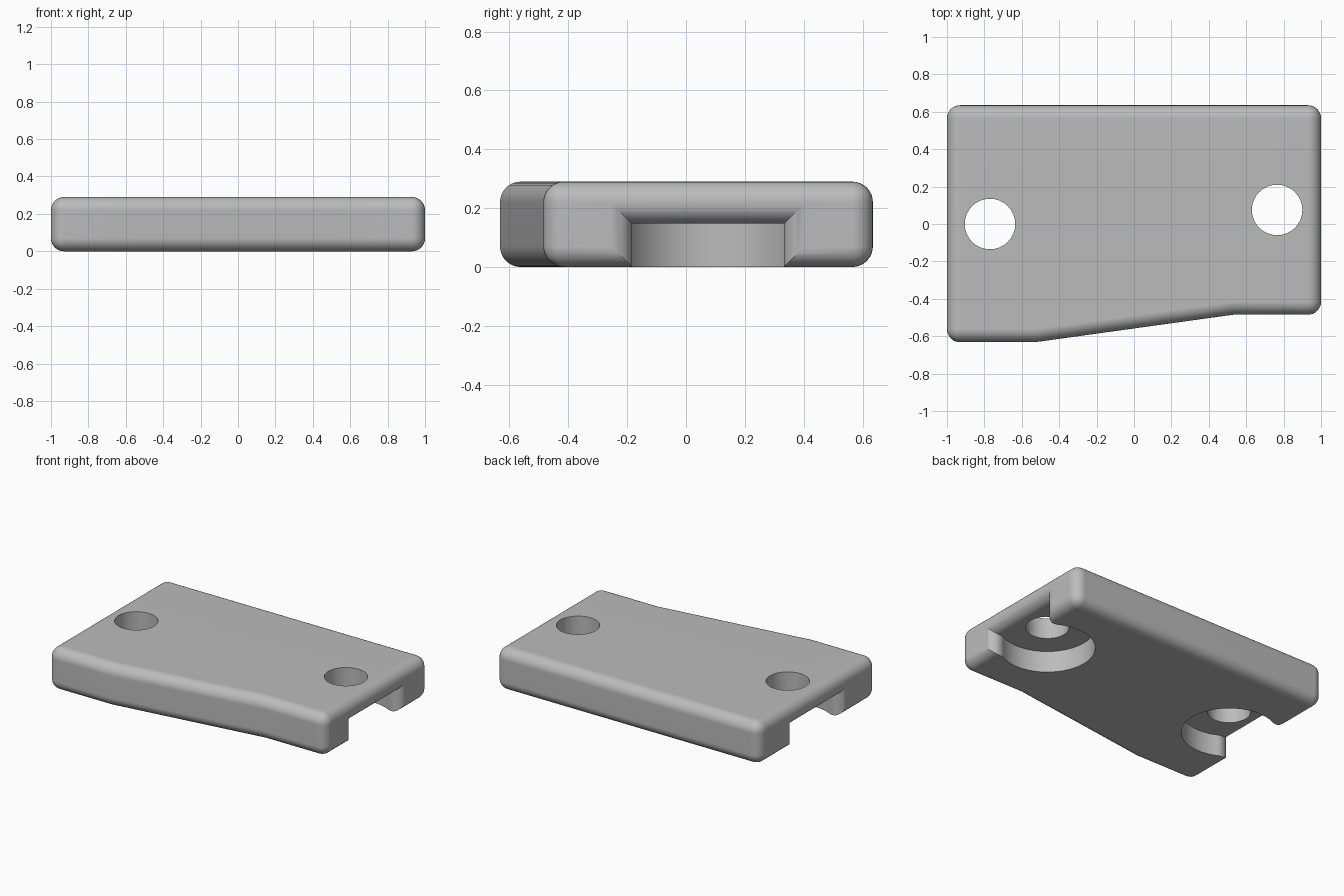
import bpy, bmesh
from math import sin, cos, pi, sqrt, radians, atan2

old = bpy.data.objects.get("Cube")
if old:
    bpy.data.objects.remove(old, do_unlink=True)

HEIGHT, ROUND, DEPTH = 0.29, 0.07, 0.147   # plate height, edge radius, recess depth
BORE, RECESS = 0.135, 0.297                # hole and recess radii

grey = bpy.data.materials.new("light_grey")
grey.use_nodes = True
grey.diffuse_color = (0.5, 0.5, 0.5, 1)
grey.node_tree.nodes["Principled BSDF"].inputs["Base Color"].default_value = (0.5, 0.5, 0.5, 1)


def add_object(name, bm):
    bmesh.ops.recalc_face_normals(bm, faces=bm.faces)
    mesh = bpy.data.meshes.new(name)
    bm.to_mesh(mesh)
    bm.free()
    mesh.materials.append(grey)
    obj = bpy.data.objects.new(name, mesh)
    bpy.context.collection.objects.link(obj)
    return obj


def loft(name, rings):
    """Closed solid skinned through a list of equal-sized rings."""
    bm = bmesh.new()
    rows = [[bm.verts.new(p) for p in ring] for ring in rings]
    n = len(rows[0])
    for a, b in zip(rows, rows[1:]):
        for i in range(n):
            j = (i + 1) % n
            bm.faces.new((a[i], a[j], b[j], b[i]))
    bm.faces.new(rows[0])
    bm.faces.new(rows[-1])
    return add_object(name, bm)


def recess_cutter(name, cx, cy, side):
    """Round pocket open through the end wall, with a rounded mouth."""
    reach = 1 - abs(cx)
    fx = reach - ROUND                              # centre of the mouth rounding
    fy = sqrt((RECESS + ROUND) ** 2 - fx ** 2)
    touch = atan2(fy, fx)                           # where pocket wall meets rounding
    plan = []
    for i in range(29):
        a = pi - 0.02 + (touch - pi + 0.02) * i / 28
        plan.append((RECESS * cos(a), RECESS * sin(a), DEPTH))
    start = touch - pi
    for i in range(1, 13):
        a = start + (0 - start) * i / 12
        x, y = fx + ROUND * cos(a), fy + ROUND * sin(a)
        rise = ROUND - sqrt(max(0, ROUND ** 2 - max(0, x - fx) ** 2))
        plan.append((x, y, DEPTH + rise))
    plan.append((reach + 0.1, plan[-1][1], plan[-1][2]))
    rings = [[(cx + side * x, cy - h, -0.1), (cx + side * x, cy + h, -0.1),
              (cx + side * x, cy + h, top), (cx + side * x, cy - h, top)]
             for x, h, top in plan]
    return loft(name, rings)


def bore_cutter(name, cx, cy):
    ring = [(cx + BORE * cos(2 * pi * i / 32), cy + BORE * sin(2 * pi * i / 32))
            for i in range(32)]
    return loft(name, [[(x, y, z) for x, y in ring] for z in (-0.2, 0.5)])


# Plate with a tapered front edge and rounded borders
outline = [(-1, -0.632), (-0.53, -0.632), (0.53, -0.485),
           (1, -0.485), (1, 0.635), (-1, 0.635)]
plate = loft("plate", [[(x, y, z) for x, y in outline] for z in (0, HEIGHT)])
bm = bmesh.new()
bm.from_mesh(plate.data)
rounded = [e for e in bm.edges
           if not (abs(e.verts[0].co.x - e.verts[1].co.x) < 0.001
                   and abs(e.verts[0].co.x) < 0.9)]
bmesh.ops.bevel(bm, geom=rounded, offset=ROUND, segments=8, profile=0.5,
                affect='EDGES', clamp_overlap=True)
bm.to_mesh(plate.data)
bm.free()

# Screw holes with recesses underneath, one at each end
cutters = []
for label, cx, cy, side in (("left", 0.765, 0.075, 1), ("right", -0.77, 0.0, -1)):
    cutters.append(recess_cutter(label + "_recess_cutter", cx, cy, side))
    cutters.append(bore_cutter(label + "_hole_cutter", cx, cy))
for cutter in cutters:
    cutter.hide_render = True
    mod = plate.modifiers.new(cutter.name, 'BOOLEAN')
    mod.operation = 'DIFFERENCE'
    mod.solver = 'EXACT'
    mod.object = cutter

# Bake the cuts, drop the cutters and smooth the rounded surfaces
bpy.ops.object.select_all(action='DESELECT')
plate.select_set(True)
bpy.context.view_layer.objects.active = plate
bpy.ops.object.convert(target='MESH')
for cutter in cutters:
    bpy.data.objects.remove(cutter, do_unlink=True)
bpy.ops.object.shade_smooth_by_angle(angle=radians(30))
normals = plate.modifiers.new("even_normals", 'WEIGHTED_NORMAL')
normals.keep_sharp = True
